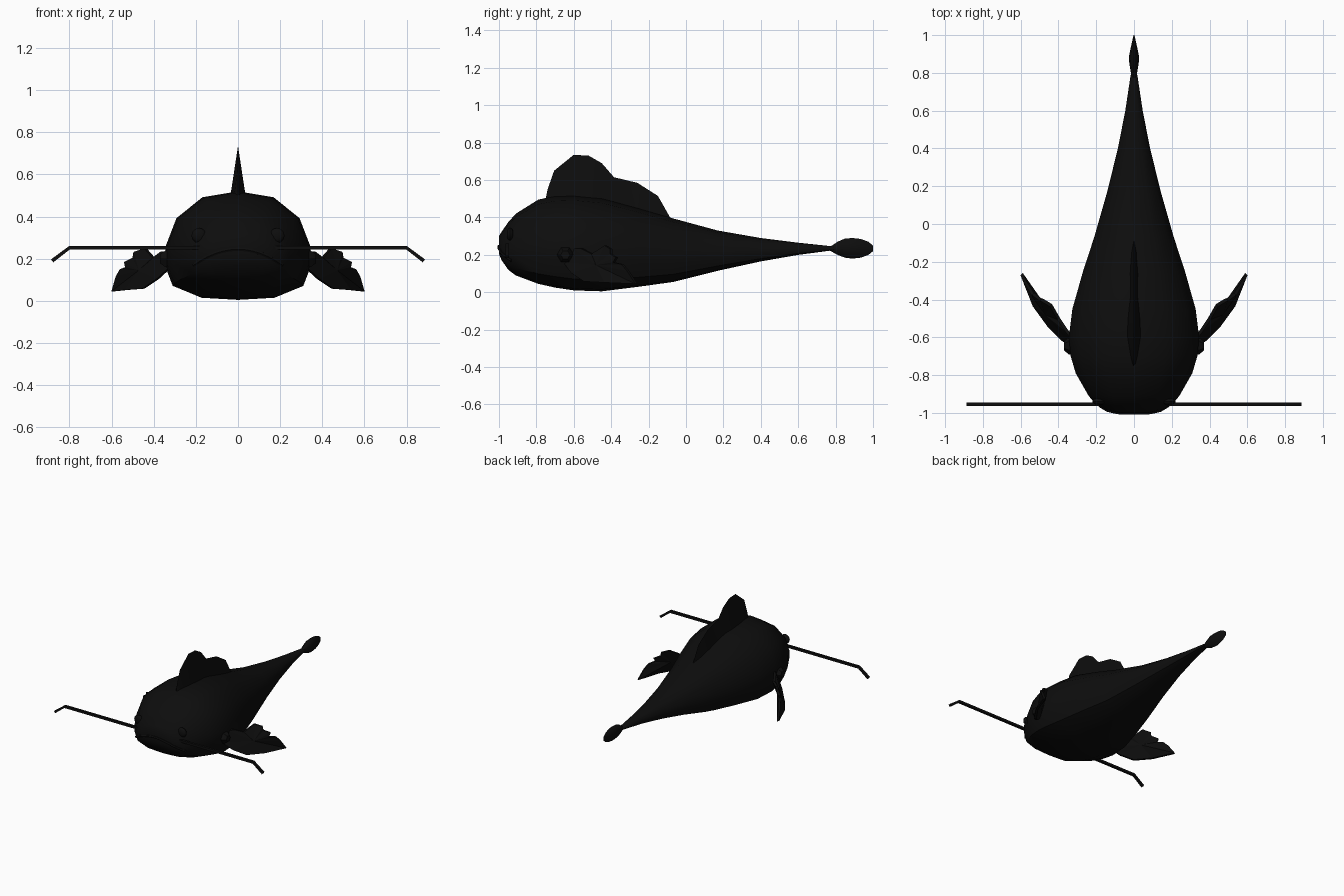
import bpy, bmesh, math
from mathutils import Vector
from mathutils.bvhtree import BVHTree

if "Cube" in bpy.data.objects:
    bpy.data.objects.remove(bpy.data.objects["Cube"])

black = bpy.data.materials.new("charcoal black")
black.diffuse_color = (0.004, 0.004, 0.004, 1)
black.use_nodes = True
black.node_tree.nodes["Principled BSDF"].inputs["Base Color"].default_value = black.diffuse_color


def make(name, verts, faces, smooth=True):
    me = bpy.data.meshes.new(name)
    me.from_pydata([tuple(v) for v in verts], [], faces)
    bm = bmesh.new()
    bm.from_mesh(me)
    bmesh.ops.recalc_face_normals(bm, faces=bm.faces)
    bm.to_mesh(me)
    bm.free()
    me.materials.append(black)
    ob = bpy.data.objects.new(name, me)
    bpy.context.collection.objects.link(ob)
    if smooth:
        bpy.context.view_layer.objects.active = ob
        bpy.ops.object.select_all(action='DESELECT')
        ob.select_set(True)
        bpy.ops.object.shade_smooth_by_angle(angle=math.radians(40))
    return ob


def loft(name, rings, smooth=True):
    """Skin a list of equal rings and cap both ends."""
    n = len(rings[0])
    verts = [v for r in rings for v in r]
    faces = [(i * n + j, i * n + (j + 1) % n, (i + 1) * n + (j + 1) % n, (i + 1) * n + j)
             for i in range(len(rings) - 1) for j in range(n)]
    faces += [tuple(range(n)), tuple((len(rings) - 1) * n + j for j in range(n))]
    return make(name, verts, faces, smooth)


def tube(name, path, r, sides=4):
    """Sweep a small polygon along a path that runs mostly along x."""
    rings = []
    for i, p in enumerate(path):
        d = (path[min(i + 1, len(path) - 1)] - path[max(i - 1, 0)]).normalized()
        up = d.cross(Vector((0, 1, 0))).normalized()
        side = up.cross(d)
        rings.append([p + (up * math.cos(a) + side * math.sin(a)) * r
                      for a in (math.tau * (k + .5) / sides for k in range(sides))])
    return loft(name, rings)


# body: half cross-section (fraction of width, fraction of height)
half = [(0, 1), (.48, .945), (.83, .75), (.98, .48), (.98, .3), (.88, .12), (.52, .02), (0, 0)]
section = half + [(-x, z) for x, z in half[-2:0:-1]]
# stations: y, bottom, top, half width
stations = [(-1, .205, .30, .08), (-.985, .17, .325, .15), (-.95, .12, .375, .21),
            (-.91, .09, .42, .245), (-.79, .045, .495, .315), (-.7, .025, .515, .342),
            (-.6, .01, .52, .352), (-.45, .005, .505, .333), (-.25, .03, .45, .275),
            (-.07, .055, .395, .215), (.17, .115, .33, .145), (.4, .165, .29, .087),
            (.6, .2, .265, .047), (.79, .225, .245, .018)]
body = loft("body", [[(x * w, y, b + z * (t - b)) for x, z in section]
                     for y, b, t, w in stations])

# tail fin: small flattened bulb
tail = [(.765, .225, .24, .012), (.81, .2, .27, .018), (.85, .185, .287, .025), (.89, .18, .29, .026),
        (.935, .185, .285, .017), (.975, .2, .27, .008), (1, .22, .25, .002)]
loft("tail_fin", [[(w * math.cos(a), y, (t + b) / 2 + (t - b) / 2 * math.sin(a))
                   for a in (math.tau * k / 8 for k in range(8))] for y, b, t, w in tail])

# dorsal fin: wedge that narrows to a sharp crest; y, crest z, base half width
crest = [(-.75, .5, .004), (-.74, .55, .008), (-.705, .65, .018), (-.6, .735, .036),
         (-.52, .73, .037), (-.45, .69, .032), (-.385, .615, .025), (-.26, .585, .026),
         (-.15, .515, .017), (-.085, .40, .004)]
loft("dorsal_fin", [[(-w, y, .50 - max(0, y + .6) * .27), (0, y, z), (w, y, .50 - max(0, y + .6) * .27)]
                    for y, z, w in crest])

# pectoral fins: ragged outline (x, y, z) swept back and leaning inward
outline = [(.32, -.65, .16), (.33, -.6, .235), (.36, -.56, .235), (.40, -.50, .205),
           (.44, -.43, .25), (.49, -.40, .232), (.495, -.40, .205), (.535, -.37, .185),
           (.53, -.385, .16), (.555, -.34, .15), (.575, -.31, .115), (.595, -.265, .045),
           (.53, -.43, .052), (.45, -.54, .058), (.38, -.61, .105)]
body_me = body.data
bvh = BVHTree.FromPolygons([v.co for v in body_me.vertices], [p.vertices[:] for p in body_me.polygons])
for s, side in ((-1, "left"), (1, "right")):
    n = len(outline)
    verts = [(s * (x + o), y - o, z) for o in (-.006, .006) for x, y, z in outline]
    verts += [(s * (.46 + o), -.47 - o, .145) for o in (-.011, .011)]
    faces = [(i, (i + 1) % n, n + (i + 1) % n, n + i) for i in range(n)]
    for k in (0, 1):
        faces += [(k * n + i, k * n + (i + 1) % n, 2 * n + k) for i in range(n)]
    make("pectoral_fin_" + side, verts, faces, False)

    # faceted socket at the root of the fin
    loft("fin_root_" + side, [[(s * x, -.645 + r * math.cos(a), .2 + r * math.sin(a))
                               for a in (math.tau * k / 6 for k in range(6))]
                              for x, r in ((.3, .045), (.345, .045), (.37, .025))])

    # whisker with a drooping tip
    tube("whisker_" + side, [Vector((s * x, -.955, z)) for x, z in
                             ((.12, .252), (.8, .252), (.882, .19))], .0125)

    # slightly bulging eye
    hit = bvh.ray_cast(Vector((s * .185, -2, .31)), Vector((0, 1, 0)))[0]
    rings = []
    for i in range(1, 8):
        b = math.pi * i / 8
        rings.append([hit + Vector((.036 * math.sin(b) * math.cos(a), -.018 * math.cos(b),
                                    .036 * math.sin(b) * math.sin(a)))
                      for a in (math.tau * k / 12 for k in range(12))])
    loft("eye_" + side, rings)

# downturned lip laid on the snout
lip = []
for i in range(13):
    x = -.21 + .035 * i
    hit = bvh.ray_cast(Vector((x, -2, .245 - 1.7 * x * x)), Vector((0, 1, 0)))[0]
    if hit:
        lip.append(hit)
tube("lip", lip, .009, 6)
